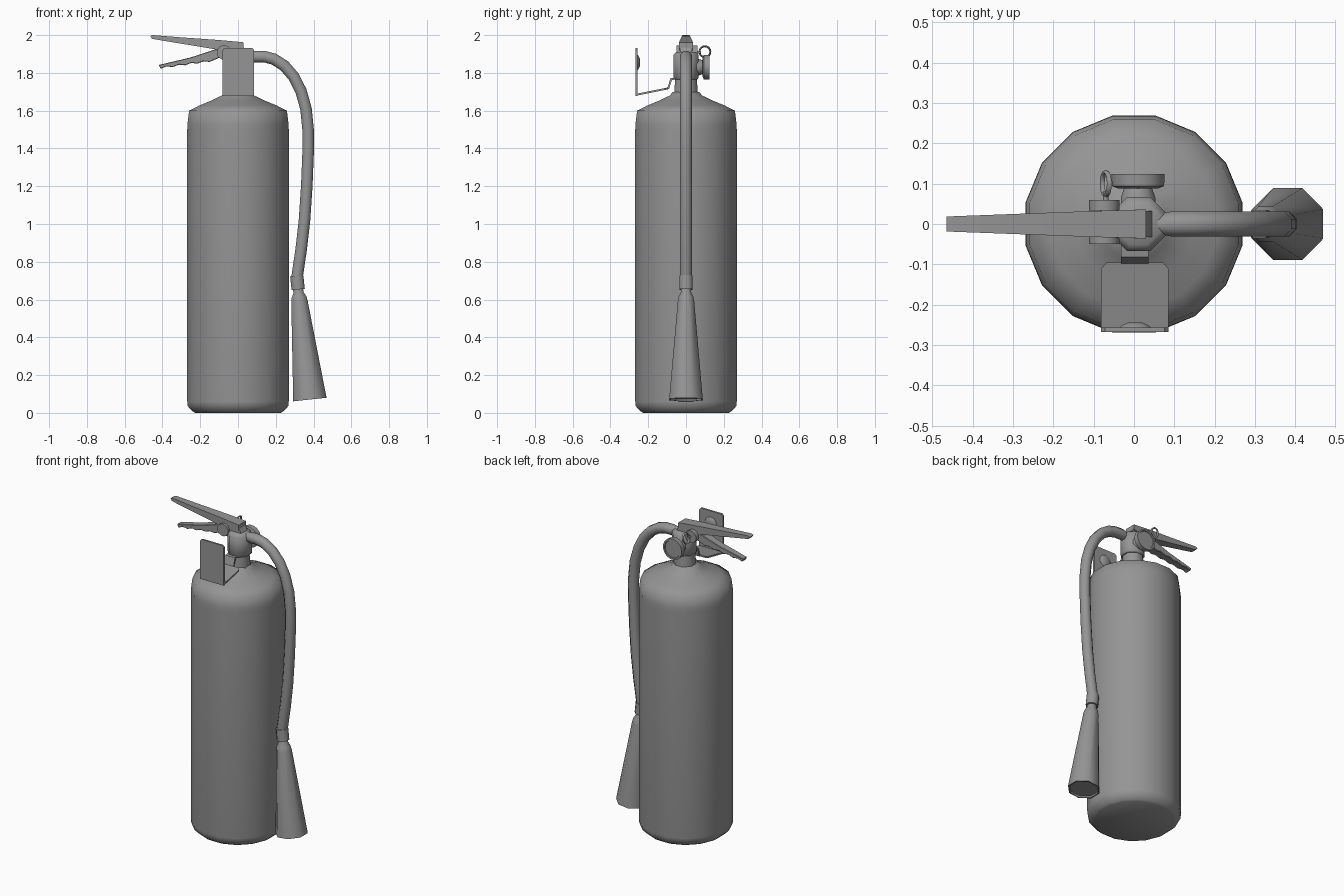
import bpy, bmesh, math
from mathutils import Vector

if "Cube" in bpy.data.objects:
    bpy.data.objects.remove(bpy.data.objects["Cube"])

Y = Vector((0, 1, 0))
DARK = bpy.data.materials.new("dark_grey")
DARK.diffuse_color = (.3, .3, .3, 1)
DARK.use_nodes = True
DARK.node_tree.nodes["Principled BSDF"].inputs["Base Color"].default_value = DARK.diffuse_color


def finish(name, bm, angle=40):
    bmesh.ops.recalc_face_normals(bm, faces=bm.faces[:])
    me = bpy.data.meshes.new(name)
    bm.to_mesh(me)
    bm.free()
    me.materials.append(DARK)
    ob = bpy.data.objects.new(name, me)
    bpy.context.collection.objects.link(ob)
    bpy.ops.object.select_all(action='DESELECT')
    ob.select_set(True)
    bpy.context.view_layer.objects.active = ob
    bpy.ops.object.shade_smooth_by_angle(angle=math.radians(angle))
    return ob


def tube(name, pts, radii, sides, axis=None, angle=50):
    """Rings of given radii along points, capped; a fixed axis makes a lathe."""
    bm = bmesh.new()
    pts = [Vector(p) for p in pts]
    rings = []
    for i, (p, r) in enumerate(zip(pts, radii)):
        t = axis or (pts[min(i + 1, len(pts) - 1)] - pts[max(i - 1, 0)])
        t = Vector(t).normalized()
        v = Y if abs(t.y) < 0.9 else Vector((0, 0, 1))
        u = v.cross(t).normalized()
        ring = []
        for k in range(sides):
            a = 2 * math.pi * (k + 0.5) / sides
            ring.append(bm.verts.new(p + r * (math.cos(a) * u + math.sin(a) * v)))
        rings.append(ring)
    for a, b in zip(rings, rings[1:]):
        for k in range(sides):
            n = (k + 1) % sides
            bm.faces.new((a[k], a[n], b[n], b[k]))
    bm.faces.new(rings[0])
    bm.faces.new(rings[-1])
    return finish(name, bm, angle)


def lathe(name, start, axis, profile, sides, **kw):
    """Profile of (distance, radius) about an axis through start."""
    d = Vector(axis).normalized()
    s = Vector(start)
    return tube(name, [s + d * h for h, r in profile], [r for h, r in profile],
                sides, axis=d, **kw)


def slab(name, outline, place, offset, bevel=0):
    """Extrude a 2D outline; place maps (a, b) to 3D, offset(a) gives half thickness vector."""
    bm = bmesh.new()
    lo = [bm.verts.new(place(a, b) - offset(a)) for a, b in outline]
    hi = [bm.verts.new(place(a, b) + offset(a)) for a, b in outline]
    bm.faces.new(lo)
    bm.faces.new(hi)
    for i in range(len(lo)):
        j = (i + 1) % len(lo)
        bm.faces.new((lo[i], lo[j], hi[j], hi[i]))
    ob = finish(name, bm, 30)
    if bevel:
        m = ob.modifiers.new("soft_edges", 'BEVEL')
        m.width, m.segments = bevel, 1
    return ob


UP = (0, 0, 1)
# Tank and valve
lathe("tank", (0, 0, 0), UP,
      [(0, .232), (.008, .244), (.035, .271), (.06, .274), (1.5, .274), (1.53, .273), (1.6, .264),
       (1.627, .21), (1.653, .145), (1.68, .088), (1.70, .07)], 16, angle=65)
lathe("neck", (.008, 0, 0), UP, [(1.69, .068), (1.77, .062)], 8)
lathe("valve", (.012, 0, 0), UP, [(1.765, .064), (1.775, .073), (1.895, .073), (1.91, .055)], 8)


# Levers, drawn in side view with tapering width
def side(x, z):
    return Vector((x, 0, z))


slab("top_lever",
     [(-.465, 1.995), (-.45, 2.0), (-.30, 1.988), (-.10, 1.974), (.03, 1.962), (.03, 1.93),
      (-.05, 1.915), (-.12, 1.925), (-.455, 1.98)],
     side, lambda x: Y * (.036 + .03 * (min(x, 0) / .8)))
grip = [(-.42, 1.842), (-.25, 1.882), (-.12, 1.925), (-.05, 1.925), (-.03, 1.88), (-.10, 1.88)]
for i in range(9):
    x = -.15 - .0325 * i
    grip.append((x, 1.858 - .0045 * i + (.008 if i % 2 else 0)))
slab("carry_handle", grip, side, lambda x: Y * (.032 + .03 * x), .003)
slab("pivot_block", [(-.10, 1.88), (.0, 1.85), (.05, 1.90), (.03, 1.935), (-.10, 1.935)],
     side, lambda x: Y * .032)
for s, label in ((1, "back"), (-1, "front")):
    lathe("pivot_disc_" + label, (-.074, .005 + .028 * s, 1.908), (0, s, 0),
          [(0, .039), (.027, .039)], 12)

# Pressure gauge
lathe("gauge_stem", (.01, .04, 1.83), Y, [(0, .045), (.025, .045), (.05, .036)], 10)
lathe("gauge", (.01, .088, 1.83), Y,
      [(0, .05), (.006, .066), (.036, .067), (.036, .056), (.031, .054)], 16)

# Safety pin and tilted pull ring
lathe("safety_pin", (-.07, -.05, 1.91), Y, [(0, .007), (.13, .007)], 8)
bm = bmesh.new()
N, M = 16, 6
grid = []
for i in range(N):
    a = 2 * math.pi * i / N
    out = Vector((.3 * math.sin(a), math.cos(a), math.sin(a)))
    row = []
    for j in range(M):
        b = 2 * math.pi * j / M
        row.append(bm.verts.new(Vector((-.07, .1, 1.912)) + out * (.029 + .005 * math.cos(b))
                                + Vector((.006 * math.sin(b), 0, 0))))
    grid.append(row)
for i in range(N):
    for j in range(M):
        n, m = (i + 1) % N, (j + 1) % M
        bm.faces.new((grid[i][j], grid[n][j], grid[n][m], grid[i][m]))
finish("pull_ring", bm, 65)

# Hanging plate with folded foot in front of the neck
slab("hanger_plate",
     [(-.082, 1.678), (.086, 1.678), (.086, 1.92), (.076, 1.932), (-.072, 1.932), (-.082, 1.92)],
     lambda x, z: Vector((x, -.262, z)), lambda x: Y * .006)
slope = .2
slab("hanger_foot",
     [(-.082, -.265), (.086, -.265), (.086, -.112), (.072, -.095), (-.068, -.095), (-.082, -.112)],
     lambda x, y: Vector((x, y, 1.684 + slope * (y + .265))), lambda x: Vector((0, 0, .005)))
slab("hanger_tab",
     [(-.1, 1.714), (-.09, 1.714), (-.075, 1.762), (-.05, 1.766), (-.05, 1.776), (-.082, 1.772)],
     lambda y, z: Vector((.002, y, z)), lambda y: Vector((.034, 0, 0)))
lathe("hanger_boss", (.003, -.258, 1.855), Y, [(0, .042), (.007, .035), (.014, .018)], 10)

# Hose
path = [(.04, 1.886), (.09, 1.886), (.14, 1.886), (.19, 1.873), (.245, 1.838), (.295, 1.78),
        (.333, 1.705), (.36, 1.61), (.371, 1.5), (.372, 1.4), (.364, 1.2), (.352, 1.02),
        (.335, .87), (.31, .70)]
tube("hose", [(x, 0, z) for x, z in path], [.022] + [.033] * (len(path) - 1), 8, angle=65)

# Nozzle horn, leaning slightly away from the tank
lean = (.067, 0, -.63)
lathe("hose_collar", (.311, 0, .725), lean, [(0, .038), (.072, .038)], 8)
lathe("horn", (.311, 0, .725), lean,
      [(.06, .028), (.09, .030), (.112, .042), (.135, .047), (.658, .096), (.658, .088), (.648, .086)], 8)
